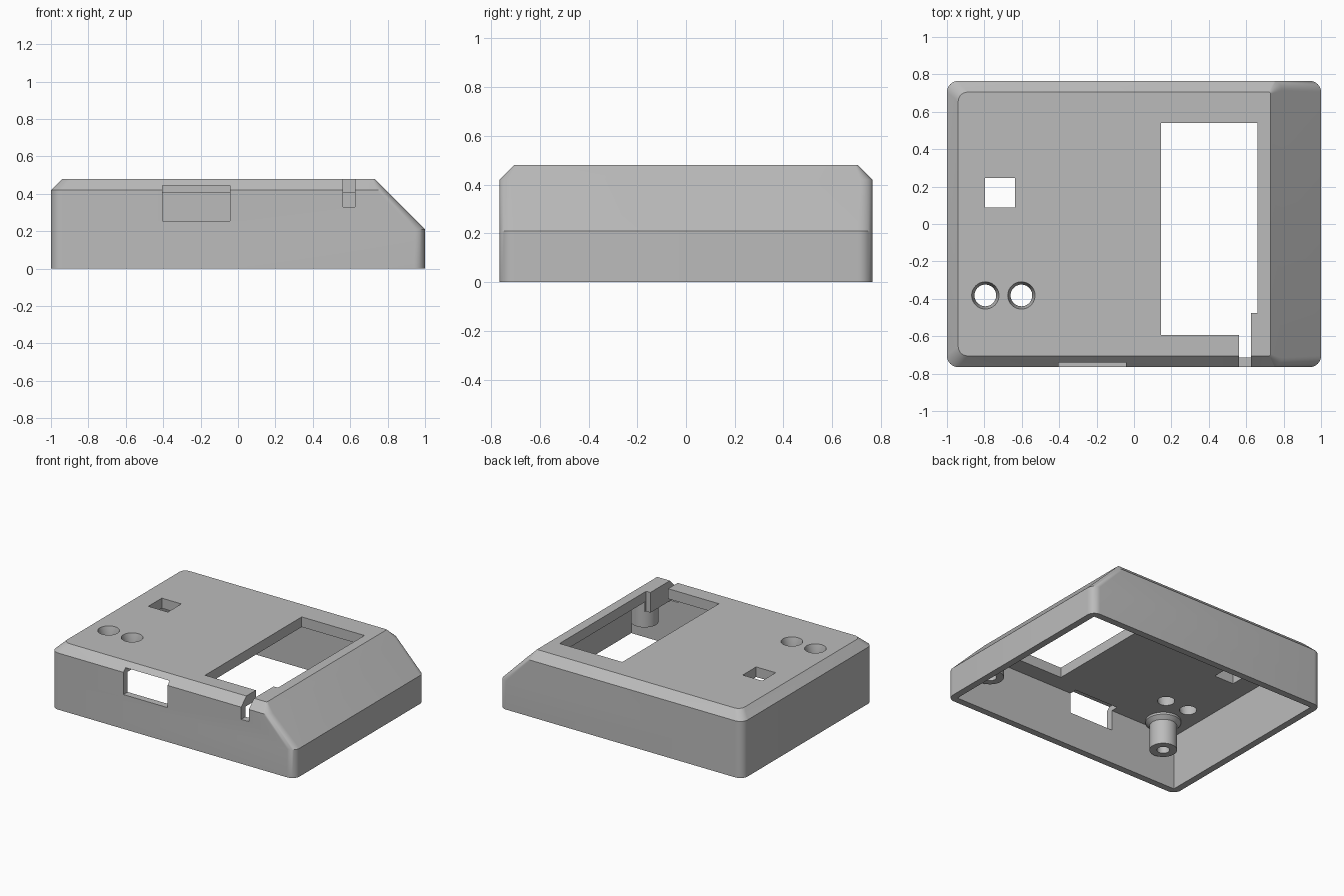
import bpy, bmesh, math

if "Cube" in bpy.data.objects:
    bpy.data.objects.remove(bpy.data.objects["Cube"], do_unlink=True)

grey = bpy.data.materials.new("plain grey")
grey.use_nodes = True
colour = (0.5, 0.5, 0.5, 1)
grey.diffuse_color = colour
grey.node_tree.nodes["Principled BSDF"].inputs["Base Color"].default_value = colour


def loft(name, rings):
    """Closed solid through rings that share a point count."""
    bm = bmesh.new()
    loops = [[bm.verts.new(p) for p in ring] for ring in rings]
    n = len(loops[0])
    for low, high in zip(loops, loops[1:]):
        for i in range(n):
            j = (i + 1) % n
            bm.faces.new((low[i], low[j], high[j], high[i]))
    bm.faces.new(loops[0][::-1])
    bm.faces.new(loops[-1])
    bmesh.ops.recalc_face_normals(bm, faces=bm.faces)
    mesh = bpy.data.meshes.new(name)
    bm.to_mesh(mesh)
    bm.free()
    mesh.materials.append(grey)
    ob = bpy.data.objects.new(name, mesh)
    bpy.context.collection.objects.link(ob)
    return ob


def rounded_ring(x0, x1, y, z, r_left, r_right, steps=8):
    pts = []
    corners = ((x1, y, r_right), (x0, y, r_left), (x0, -y, r_left), (x1, -y, r_right))
    for k, (cx, cy, r) in enumerate(corners):
        mx = cx - math.copysign(r, cx)
        my = cy - math.copysign(r, cy)
        for s in range(steps + 1):
            a = math.pi / 2 * (k + s / steps)
            pts.append((mx + r * math.cos(a), my + r * math.sin(a), z))
    return pts


def prism(name, outline, z0, z1):
    return loft(name, [[(x, y, z) for x, y in outline] for z in (z0, z1)])


def box(name, x0, x1, y0, y1, z0, z1):
    return prism(name, [(x0, y0), (x1, y0), (x1, y1), (x0, y1)], z0, z1)


def turned(name, x, y, profile, sides=40):
    angles = [math.tau * i / sides for i in range(sides)]
    return loft(name, [[(x + r * math.cos(a), y + r * math.sin(a), z) for a in angles]
                       for r, z in profile])


def subtract(target, cutter):
    mod = target.modifiers.new("cut", "BOOLEAN")
    mod.operation = "DIFFERENCE"
    mod.solver = "EXACT"
    mod.object = cutter
    bpy.context.view_layer.objects.active = target
    bpy.ops.object.modifier_apply(modifier=mod.name)
    bpy.data.objects.remove(cutter, do_unlink=True)


# Outer body: rounded corners, chamfered top, long slope on the left side
case = loft("case_shell", [
    rounded_ring(-1, 1, 0.765, 0, 0.06, 0.06),
    rounded_ring(-1, 1, 0.765, 0.21, 0.06, 0.06),
    rounded_ring(-1, 0.79, 0.765, 0.42, 0.06, 0.05),
    rounded_ring(-0.94, 0.73, 0.705, 0.48, 0.05, 0.01),
])

# Inner space, open below, following the slope
section = [(-0.95, -0.1), (0.95, -0.1), (0.95, 0.19), (0.735, 0.405), (-0.95, 0.405)]
cavity = loft("cavity", [[(x, y, z) for x, z in section] for y in (-0.715, 0.715)])

# Screw posts and the slot rib stay solid, so they are taken out of the space
posts = [(sx * 0.76, sy * 0.6) for sx in (-1, 1) for sy in (-1, 1)]
for x, y in posts:
    subtract(cavity, turned("post", x, y, [(0.093, 0.18), (0.093, 0.365),
                                          (0.12, 0.39), (0.12, 0.5)]))
subtract(cavity, box("slot_rib", 0.625, 0.672, -0.8, -0.47, 0.33, 0.5))
subtract(case, cavity)

# Screw bores
for x, y in posts:
    subtract(case, turned("bore", x, y, [(0.043, 0.1), (0.043, 0.33)]))

# Display window with a step beside the slot
subtract(case, prism("window", [(0.145, -0.593), (0.625, -0.593), (0.625, -0.475),
                                (0.66, -0.475), (0.66, 0.54), (0.145, 0.54)], 0.3, 0.6))
# Cable slot, front port and square opening
subtract(case, box("slot", 0.562, 0.625, -0.9, -0.55, 0.33, 0.6))
subtract(case, box("port", -0.405, -0.043, -0.9, -0.66, 0.255, 0.445))
subtract(case, box("square_opening", -0.797, -0.637, 0.087, 0.245, 0.3, 0.6))
# Tapered round button holes
for x in (-0.795, -0.602):
    subtract(case, turned("button_hole", x, -0.382, [(0.058, 0.3), (0.058, 0.42),
                                                    (0.073, 0.48), (0.073, 0.6)]))

bpy.ops.object.select_all(action="DESELECT")
case.select_set(True)
bpy.context.view_layer.objects.active = case
bpy.ops.object.shade_smooth_by_angle(angle=math.radians(25))
